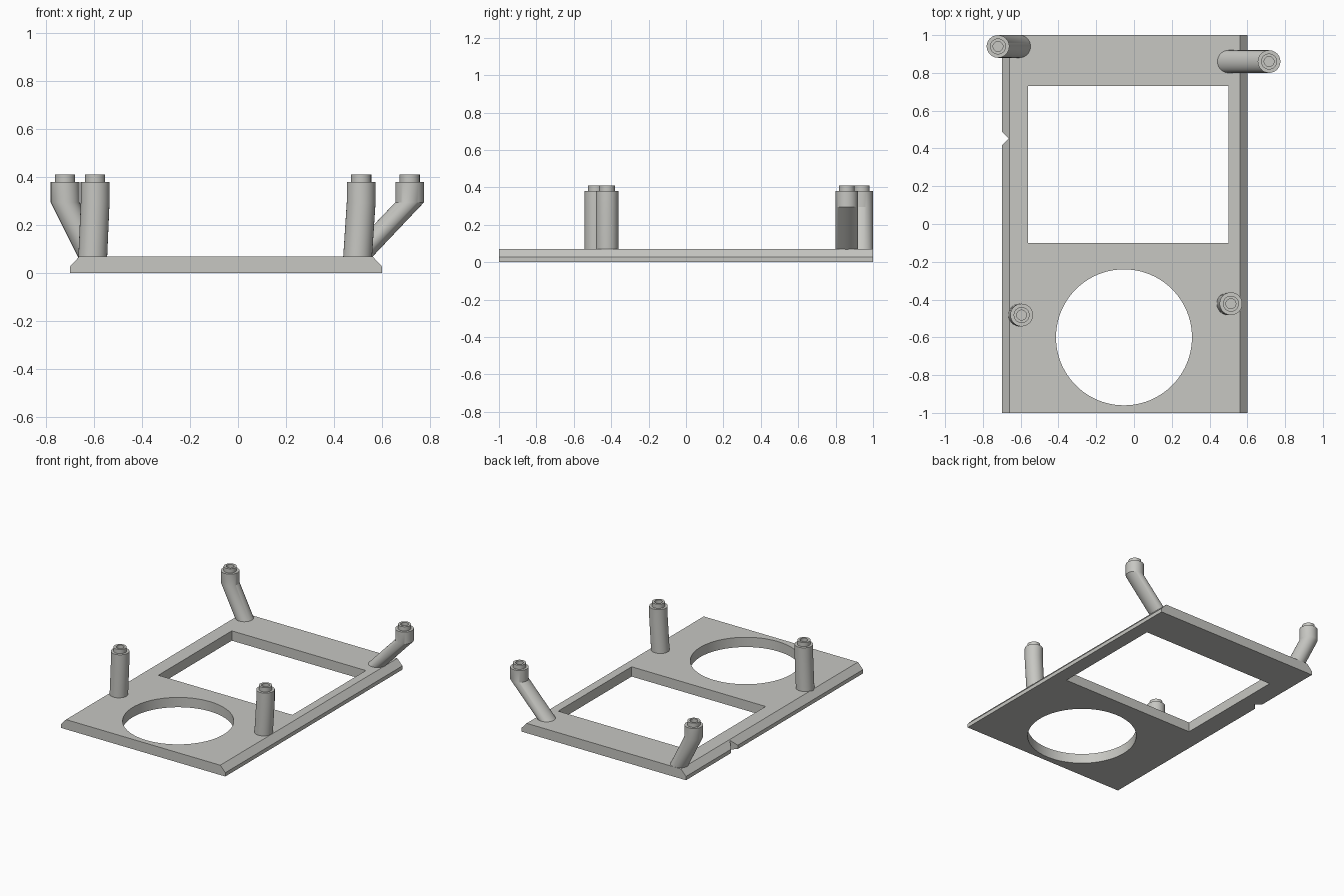
import bpy
import bmesh
import math

cube = bpy.data.objects.get("Cube")
if cube:
    bpy.data.objects.remove(cube, do_unlink=True)

# Single warm grey plastic
GREY = (0.57, 0.57, 0.54, 1.0)
plastic = bpy.data.materials.new("warm_grey_plastic")
plastic.use_nodes = True
plastic.diffuse_color = GREY
plastic.node_tree.nodes["Principled BSDF"].inputs["Base Color"].default_value = GREY

PLATE_TOP = 0.07


def make_object(name, bm):
    bmesh.ops.recalc_face_normals(bm, faces=bm.faces)
    mesh = bpy.data.meshes.new(name)
    bm.to_mesh(mesh)
    bm.free()
    mesh.materials.append(plastic)
    obj = bpy.data.objects.new(name, mesh)
    bpy.context.collection.objects.link(obj)
    return obj


def prism(name, outline, direction):
    """Extrude a closed outline along a direction."""
    bm = bmesh.new()
    face = bm.faces.new([bm.verts.new(p) for p in outline])
    result = bmesh.ops.extrude_face_region(bm, geom=[face], use_keep_orig=True)
    moved = [g for g in result["geom"] if isinstance(g, bmesh.types.BMVert)]
    bmesh.ops.translate(bm, verts=moved, vec=direction)
    return make_object(name, bm)


def circle(x, y, z, radius, count):
    step = math.tau / count
    return [(x + radius * math.cos(i * step), y + radius * math.sin(i * step), z)
            for i in range(count)]


def activate(obj):
    bpy.ops.object.select_all(action="DESELECT")
    obj.select_set(True)
    bpy.context.view_layer.objects.active = obj


def cut(target, outline):
    """Cut an outline straight through the target."""
    cutter = prism("cutter", [(x, y, -0.1) for x, y, *_ in outline], (0, 0, 0.3))
    cutter.hide_render = True
    mod = target.modifiers.new("cut", "BOOLEAN")
    mod.operation = "DIFFERENCE"
    mod.solver = "EXACT"
    mod.object = cutter
    activate(target)
    bpy.ops.object.modifier_apply(modifier=mod.name)
    bpy.data.objects.remove(cutter, do_unlink=True)


# Base plate with chamfered long sides
profile = [(-0.70, 0), (0.60, 0), (0.60, 0.027), (0.56, PLATE_TOP),
           (-0.66, PLATE_TOP), (-0.70, 0.027)]
plate = prism("base_plate", [(x, -1, z) for x, z in profile], (0, 2, 0))

# Rectangular window, round opening and V notch
cut(plate, [(-0.56, -0.10), (0.50, -0.10), (0.50, 0.73), (-0.56, 0.73)])
cut(plate, circle(-0.053, -0.6, 0, 0.36, 96))
cut(plate, [(-0.72, 0.395), (-0.663, 0.452), (-0.72, 0.509)])
activate(plate)
bpy.ops.object.shade_smooth_by_angle(angle=math.radians(25))


def post(name, base_x, top_x, y):
    """Leaning leg, upright collar and a hollow locating pin, lofted from rings."""
    sections = [
        (base_x, PLATE_TOP - 0.005, 0.06),
        (top_x, 0.295, 0.06),
        (top_x, 0.38, 0.06),
        (top_x, 0.38, 0.042),
        (top_x, 0.41, 0.042),
        (top_x, 0.41, 0.026),
        (top_x, 0.36, 0.026),
    ]
    bm = bmesh.new()
    rings = [[bm.verts.new(p) for p in circle(x, y, z, r, 48)] for x, z, r in sections]
    for low, high in zip(rings, rings[1:]):
        for i in range(len(low)):
            j = (i + 1) % len(low)
            bm.faces.new((low[i], low[j], high[j], high[i]))
    bm.faces.new(rings[0][::-1])
    bm.faces.new(rings[-1])
    obj = make_object(name, bm)
    activate(obj)
    bpy.ops.object.shade_smooth_by_angle(angle=math.radians(25))


# Four mounting posts
post("back_right_post", -0.605, -0.72, 0.94)
post("back_left_post", 0.497, 0.715, 0.86)
post("front_right_post", -0.605, -0.595, -0.482)
post("front_left_post", 0.498, 0.513, -0.422)
